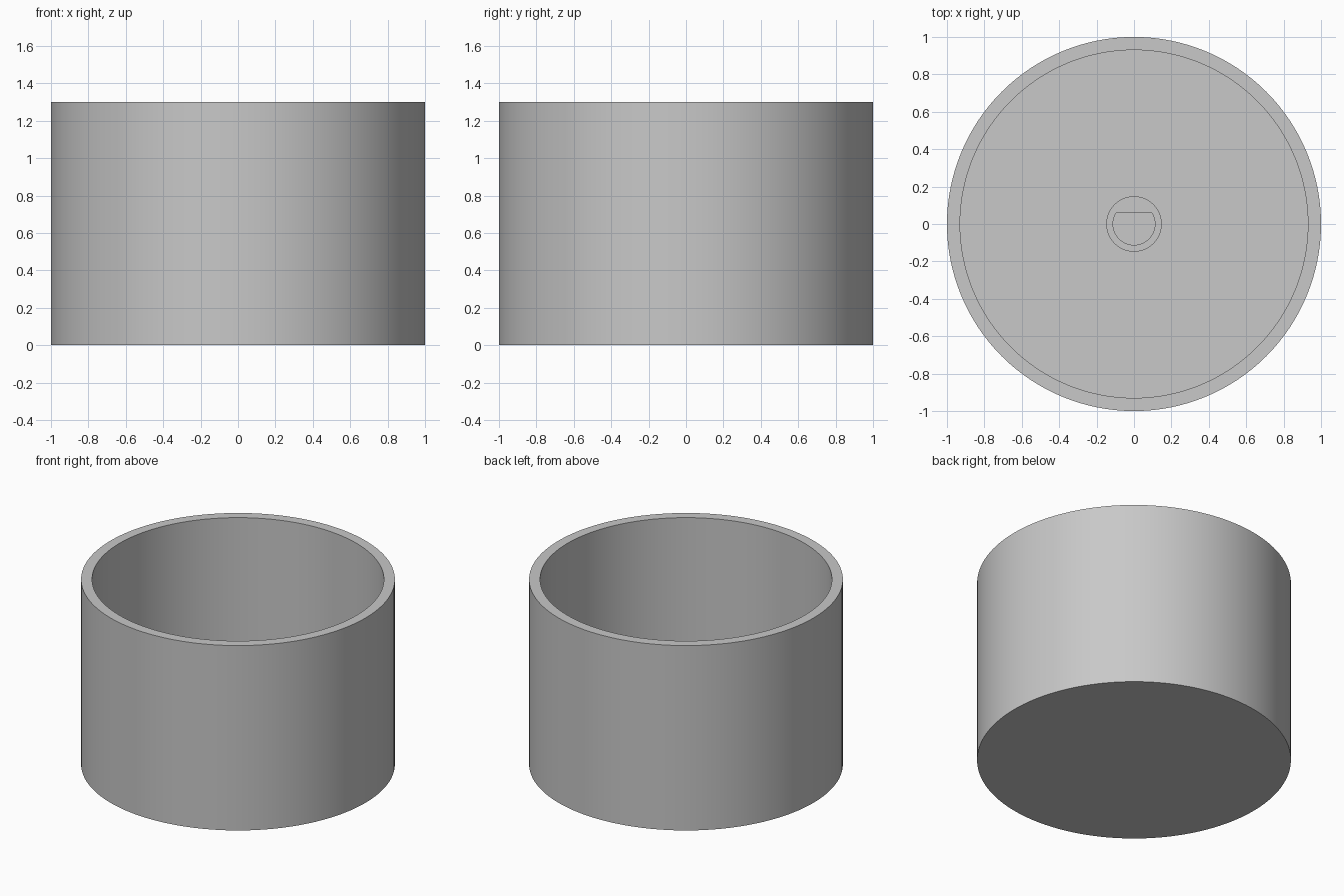
import bpy
import bmesh
from math import cos, sin, tau, radians

cube = bpy.data.objects.get("Cube")
if cube:
    bpy.data.objects.remove(cube, do_unlink=True)

SEGMENTS = 128
RADIUS, HEIGHT = 1.0, 1.3
INNER, FLOOR = 0.93, 0.074
SOCKET_RADIUS, SOCKET_TOP = 0.148, 0.5
BORE_RADIUS, BORE_FLAT = 0.112, 0.06

grey = bpy.data.materials.new("plain grey")
grey.use_nodes = True
colour = (0.58, 0.58, 0.58, 1)
grey.diffuse_color = colour
grey.node_tree.nodes["Principled BSDF"].inputs["Base Color"].default_value = colour


def loft(name, rings, cap_ends):
    """Bridge rings of (radius, height, largest y) into one smooth-sided part."""
    bm = bmesh.new()
    loops = []
    for radius, z, flat in rings:
        angles = [tau * i / SEGMENTS for i in range(SEGMENTS)]
        loops.append([bm.verts.new((radius * cos(a), min(radius * sin(a), flat), z))
                      for a in angles])
    for low, high in zip(loops, loops[1:]):
        for i in range(SEGMENTS):
            j = (i + 1) % SEGMENTS
            bm.faces.new((low[i], low[j], high[j], high[i]))
    if cap_ends:
        bm.faces.new(loops[0][::-1])
        bm.faces.new(loops[-1])
    bm.normal_update()
    mesh = bpy.data.meshes.new(name)
    bm.to_mesh(mesh)
    bm.free()
    mesh.materials.append(grey)
    part = bpy.data.objects.new(name, mesh)
    bpy.context.collection.objects.link(part)
    bpy.ops.object.select_all(action='DESELECT')
    part.select_set(True)
    bpy.context.view_layer.objects.active = part
    bpy.ops.object.shade_smooth_by_angle(angle=radians(30))
    return part


# Open cup: outer wall, flat rim, inner wall and floor
loft("cup_body", [(RADIUS, 0, RADIUS), (RADIUS, HEIGHT, RADIUS),
                  (INNER, HEIGHT, INNER), (INNER, FLOOR, INNER)], True)

# Central shaft socket with a D-shaped bore
loft("shaft_socket", [(SOCKET_RADIUS, FLOOR, SOCKET_RADIUS),
                      (SOCKET_RADIUS, SOCKET_TOP, SOCKET_RADIUS),
                      (BORE_RADIUS, SOCKET_TOP, BORE_FLAT),
                      (BORE_RADIUS, FLOOR, BORE_FLAT)], False)
